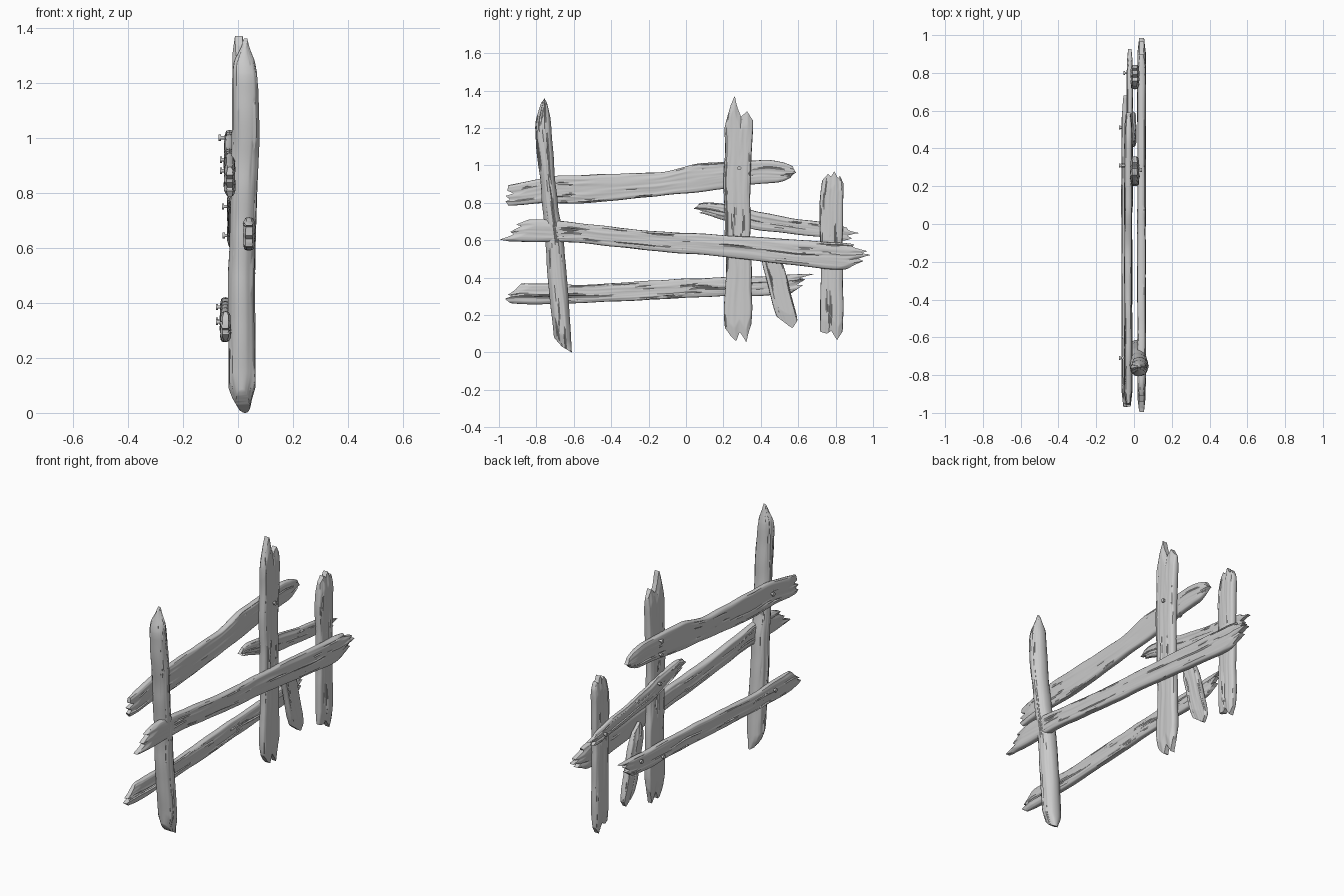
import bpy, bmesh, math
from mathutils import Vector, Matrix, noise


def lerp(pts, t):
    """Piecewise linear lookup; a plain number is constant."""
    if not isinstance(pts, (list, tuple)):
        return pts
    if t <= pts[0][0]:
        return pts[0][1]
    for (a, va), (b, vb) in zip(pts, pts[1:]):
        if t <= b:
            return va + (vb - va) * (t - a) / (b - a)
    return pts[-1][1]


def soft(pts, t, r=0.03):
    return (lerp(pts, t - r) + 2 * lerp(pts, t) + lerp(pts, t + r)) / 4


def finish(bm, name, angle):
    me = bpy.data.meshes.new(name)
    bmesh.ops.recalc_face_normals(bm, faces=bm.faces[:])
    bm.to_mesh(me)
    bm.free()
    ob = bpy.data.objects.new(name, me)
    bpy.context.collection.objects.link(ob)
    bpy.ops.object.select_all(action='DESELECT')
    ob.select_set(True)
    bpy.context.view_layer.objects.active = ob
    bpy.ops.object.shade_smooth_by_angle(angle=math.radians(angle))
    return ob


def timber(name, seed, lo, hi, start, end, x0, x1, upright=False,
           power=4, grain=0.005, rows=90, cols=28):
    """Weathered timber: edges lo/hi along its length, ragged ends start/end."""
    bm = bmesh.new()
    vs = []
    for j in range(cols + 1):
        u = j / cols
        vs.append(0.5 * u + 0.5 * (0.5 - 0.5 * math.cos(math.pi * u)))

    def point(i, v, side):
        u = i / rows
        u = 0.5 * u + 0.5 * (0.5 - 0.5 * math.cos(math.pi * u))
        s, e = lerp(start, v), lerp(end, v)
        l = s + (e - s) * u
        a, b = soft(lo, l), soft(hi, l)
        c = a + (b - a) * v + 0.006 * noise.noise(Vector((l * 6, v * 2, seed)))
        mid = (soft(x0, l) + soft(x1, l)) / 2
        half = (soft(x1, l) - soft(x0, l)) / 2
        f = max(0, 1 - abs(2 * v - 1) ** power) ** (1 / power)
        gap = min(l - s, e - l)
        f *= 0.6 + 0.4 * min(1, gap / 0.07)
        # long streaks of grain plus occasional deeper cracks
        g = noise.noise(Vector((l * 2.2, v * 7, seed + side * 5)))
        k = noise.noise(Vector((l * 1.6 + 9, v * 11, seed - side * 7)))
        d = grain * (0.8 * g - 1.6 * max(0, 0.18 - abs(k)) / 0.18 * max(0, g + 0.3))
        x = mid + side * (half * f + d * min(1, f * 1.5))
        return (x, c, l) if upright else (x, l, c)

    ring = [(v, 1) for v in vs] + [(v, -1) for v in vs[-2:0:-1]]
    n = len(ring)
    grid = [[bm.verts.new(point(i, v, s)) for v, s in ring] for i in range(rows + 1)]
    for r0, r1 in zip(grid, grid[1:]):
        for j in range(n):
            k = (j + 1) % n
            bm.faces.new((r0[j], r0[k], r1[k], r1[j]))
    # end caps joined front to back
    for r in (grid[0], grid[-1]):
        bm.faces.new((r[0], r[1], r[n - 1]))
        bm.faces.new((r[cols - 1], r[cols], r[cols + 1]))
        for j in range(1, cols - 1):
            bm.faces.new((r[j], r[j + 1], r[n - j - 1], r[n - j]))
    return finish(bm, name, 45)


# round leaning post
timber("round_post", 1,
       [(0, -.69), (.08, -.705), (.35, -.735), (.7, -.76), (1.0, -.79), (1.23, -.81), (1.29, -.79), (1.36, -.765)],
       [(0, -.61), (.3, -.628), (.68, -.662), (.75, -.68), (1.0, -.705), (1.26, -.725), (1.32, -.74), (1.36, -.75)],
       [(0, .08), (.4, .03), (1, 0)], [(0, 1.335), (.5, 1.36), (1, 1.335)],
       [(0, -.005), (.05, -.035), (.5, -.036), (1, -.022), (1.27, -.02), (1.33, .005), (1.36, .02)],
       [(0, .06), (.1, .065), (.5, .06), (.8, .07), (1, .078), (1.24, .07), (1.32, .05), (1.36, .035)],
       upright=True, power=2, grain=.006)

# rails
timber("upper_rail", 2,
       [(-.96, .785), (-.8, .795), (-.5, .80), (.1, .86), (.4, .905), (.52, .91), (.59, .95)],
       [(-.96, .89), (-.87, .91), (-.7, .945), (-.13, .962), (.07, 1.012), (.45, 1.03), (.55, 1.01), (.59, .98)],
       [(0, -.95), (.2, -.965), (.3, -.94), (.5, -.965), (.6, -.92), (.75, -.955), (1, -.95)],
       [(0, .56), (.5, .59), (1, .57)], -.05, -.01)
timber("middle_rail", 3,
       [(-1, .59), (-.6, .59), (-.1, .535), (.2, .512), (.6, .462), (.85, .44), (1, .48)],
       [(-1, .67), (-.86, .71), (-.75, .712), (-.3, .66), (-.13, .645), (.3, .622), (.85, .585), (1, .56)],
       [(0, -.94), (.15, -1), (.4, -.92), (.55, -.94), (.72, -.88), (.85, -.91), (1, -.84)],
       [(0, .86), (.2, .95), (.36, .92), (.52, .995), (.62, .935), (.75, .975), (.88, .89), (1, .9)],
       .018, .062)
timber("lower_rail", 4,
       [(-.97, .265), (-.9, .255), (-.4, .27), (.1, .298), (.4, .303), (.57, .315), (.68, .37)],
       [(-.97, .33), (-.89, .37), (-.5, .362), (-.2, .382), (0, .395), (.5, .412), (.68, .422)],
       [(0, -.94), (.3, -.97), (.45, -.93), (.6, -.955), (.8, -.91), (1, -.88)],
       [(0, .56), (.25, .63), (.4, .59), (.6, .64), (.75, .61), (.92, .685), (1, .66)], -.065, -.026)
timber("short_rail", 5,
       [(.04, .75), (.1, .738), (.35, .66), (.75, .612), (.86, .59), (.93, .61)],
       [(.04, .785), (.1, .805), (.3, .785), (.37, .75), (.65, .708), (.85, .672), (.93, .645)],
       [(0, .07), (.25, .09), (.5, .04), (.75, .06), (1, .07)],
       [(0, .83), (.2, .89), (.4, .86), (.65, .93), (.8, .87), (1, .86)], -.038, -.006)

# uprights
timber("tall_plank", 6,
       [(.05, .225), (.15, .203), (.5, .214), (.8, .202), (1.2, .207), (1.3, .22), (1.37, .23)],
       [(.05, .345), (.2, .352), (.5, .35), (.75, .342), (.95, .345), (1.22, .36), (1.37, .35)],
       [(0, .13), (.2, .085), (.4, .06), (.55, .11), (.8, .053), (1, .15)],
       [(0, 1.2), (.12, 1.32), (.25, 1.375), (.4, 1.31), (.55, 1.26), (.8, 1.29), (1, 1.24)],
       -.02, .028, upright=True)
timber("short_plank", 7,
       [(.06, .73), (.12, .717), (.5, .72), (.8, .713), (.9, .725), (.97, .74)],
       [(.06, .83), (.12, .84), (.6, .838), (.9, .842), (.97, .825)],
       [(0, .11), (.3, .1), (.5, .115), (.8, .065), (1, .11)],
       [(0, .92), (.25, .955), (.4, .94), (.6, .97), (.75, .93), (.88, .945), (1, .9)],
       -.018, .028, upright=True)
timber("small_brace", 8,
       [(.13, .515), (.2, .48), (.48, .405), (.56, .41)],
       [(.13, .595), (.18, .597), (.47, .52), (.56, .48)],
       [(0, .19), (.45, .145), (.7, .13), (1, .17)], [(0, .53), (.4, .57), (1, .52)],
       -.024, .012, upright=True)

# nails: y, z, head x, facing
nails = [(-.71, .88, -.066, -1), (.31, 1.0, -.07, -1), (.31, .92, -.066, -1),
         (.31, .75, -.058, -1), (.80, .645, -.056, -1),
         (-.71, .33, -.08, -1), (.31, .335, -.08, -1), (.51, .385, -.08, -1),
         (.285, .985, .042, 1)]
bm = bmesh.new()
for y, z, x, d in nails:
    for r, depth, off in ((.011, .008, .004), (.006, .04, .026)):
        m = Matrix.Translation((x - d * off, y, z)) @ Matrix.Rotation(math.pi / 2, 4, 'Y')
        bmesh.ops.create_cone(bm, cap_ends=True, segments=12, radius1=r, radius2=r,
                              depth=depth, matrix=m)
finish(bm, "nails", 40)
